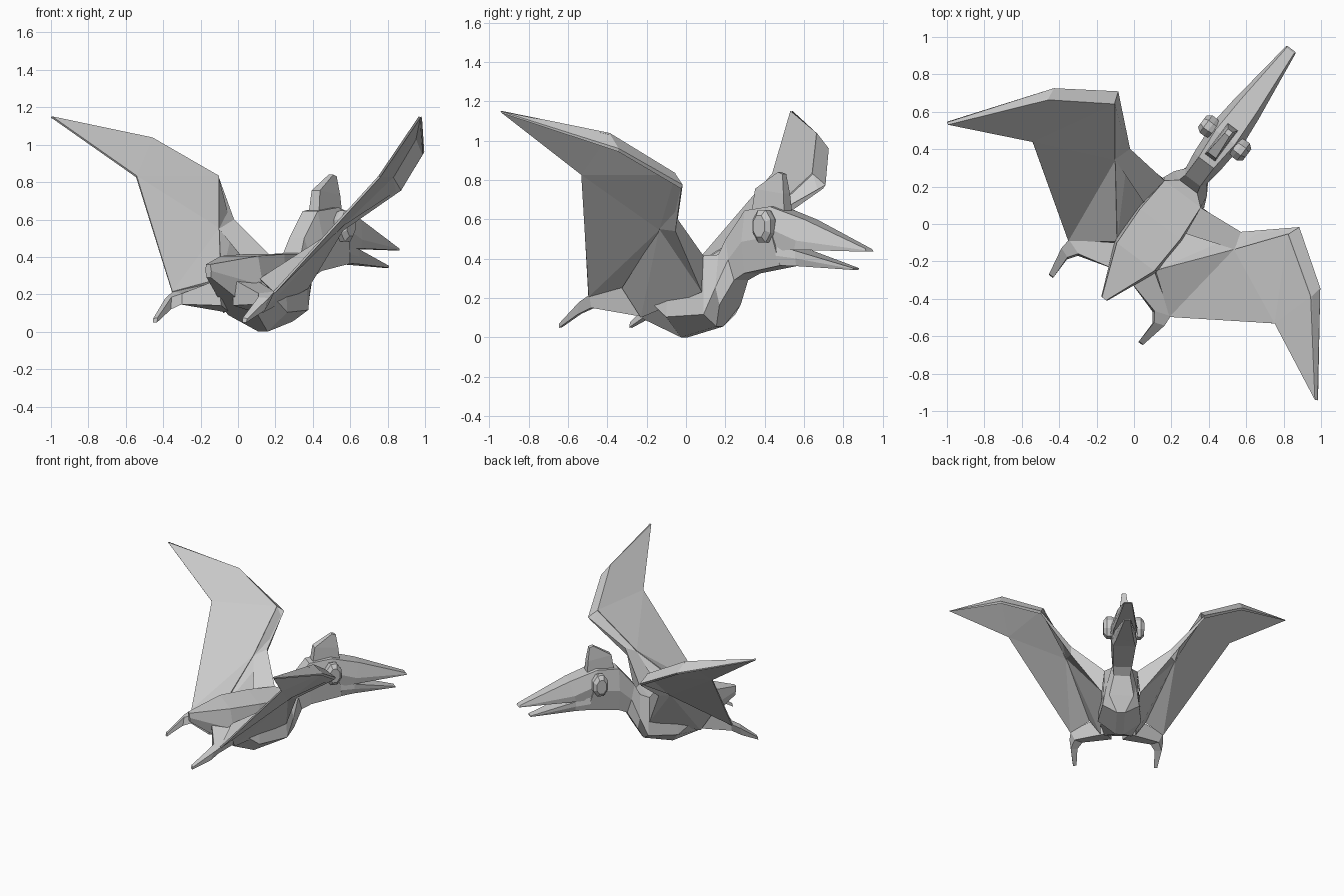
import bpy, bmesh, math
from mathutils import Vector

# Creature frame: u = sideways, v = forward, z = up, turned on the ground plane
def place(p):
    u, v, z = p
    return Vector((-0.01 + 0.8 * u + 0.6 * v, -0.2 - 0.6 * u + 0.8 * v, z))

def finish(name, bm):
    bmesh.ops.recalc_face_normals(bm, faces=bm.faces[:])
    me = bpy.data.meshes.new(name)
    bm.to_mesh(me)
    bm.free()
    ob = bpy.data.objects.new(name, me)
    bpy.context.collection.objects.link(ob)
    return ob

def loft(name, rings, s=1):
    bm = bmesh.new()
    vs = [[bm.verts.new(place((s * p[0], p[1], p[2]))) for p in r] for r in rings]
    n = len(vs[0])
    for a, b in zip(vs, vs[1:]):
        for i in range(n):
            j = (i + 1) % n
            bm.faces.new((a[i], a[j], b[j], b[i]))
    bm.faces.new(vs[0])
    bm.faces.new(vs[-1])
    return finish(name, bm)

def hull(name, pts, s=1):
    bm = bmesh.new()
    vs = [bm.verts.new(place((s * u, v, z))) for u, v, z in pts]
    bmesh.ops.convex_hull(bm, input=vs)
    return finish(name, bm)

# Six-sided symmetric section: top edge, widest middle, bottom edge
def section(vt, zt, wt, vb, zb, wb, wm, m=0.5):
    vm, zm = vb + (vt - vb) * m, zb + (zt - zb) * m
    return [(-wt, vt, zt), (wt, vt, zt), (wm, vm, zm),
            (wb, vb, zb), (-wb, vb, zb), (-wm, vm, zm)]

# Body, neck and head
loft("body", [section(*a) for a in (
    (-.25, .36, .014, -.245, .29, .014, .02),
    (.03, .405, .125, .06, .09, .10, .145),
    (.25, .415, .135, .24, .0, .03, .16, .25),
    (.45, .415, .12, .465, .055, .03, .135, .17),
    (.50, .42, .06, .53, .165, .09, .11, .35),
    (.54, .50, .05, .60, .29, .06, .07),
    (.66, .645, .05, .67, .325, .07, .085),
    (.83, .665, .065, .91, .365, .085, .10))])

# Beak halves
loft("upper_beak", [section(*a) for a in (
    (.83, .665, .065, .88, .44, .08, .10),
    (1.04, .60, .055, 1.0, .445, .085, .085, .3),
    (1.41, .45, .025, 1.42, .435, .028, .032))])
loft("lower_beak", [section(*a) for a in (
    (.88, .465, .085, .90, .365, .085, .095),
    (1.0, .44, .075, 1.0, .362, .065, .075),
    (1.33, .352, .025, 1.33, .342, .02, .025))])

# Head crest
loft("crest", [[(-w, a, z), (w, a, z), (w, b, y), (-w, b, y)] for w, a, z, b, y in (
    (.035, .69, .62, .90, .62),
    (.028, .71, .755, .89, .73),
    (.016, .845, .84, .875, .83))])

# Wing landmarks
arm = [
    [(.12, .45, .415), (.14, .455, .23), (.14, .29, .36)],
    [(.37, .475, .60), (.37, .46, .54), (.40, .38, .55)],
    [(.605, .683, .775), (.60, .67, .755), (.582, .62, .83)],
    [(.89, .49, .96), (.885, .48, .945), (.88, .425, 1.035)],
    [(1.238, .0, 1.15), (1.238, .006, 1.14), (1.23, -.004, 1.148)]]
trail, ankle, hip = (.812, .194, .83), (.34, -.115, .21), (.13, .04, .28)

for s, side in ((1, "right"), (-1, "left")):
    loft(side + "_wing_arm", arm, s)

    # Thin wing skin stretched from arm to leg
    bm = bmesh.new()
    pts = [r[2] for r in arm[1:]] + [trail, ankle, hip]
    vs = [bm.verts.new(place((s * u, v, z))) for u, v, z in pts]
    for f in ((0, 1, 4), (1, 2, 4), (2, 3, 4), (0, 4, 5), (0, 5, 6)):
        bm.faces.new([vs[i] for i in f])
    skin = finish(side + "_wing_skin", bm)
    mod = skin.modifiers.new("thickness", "SOLIDIFY")
    mod.thickness = .012
    mod.offset = 0

    # Wedge where the wing meets the flank
    hull(side + "_wing_root", [arm[1][2], arm[1][1], arm[0][1], (.13, .28, .27),
                               hip, (.21, .0, .25), (.13, .06, .10)], s)

    # Leg and foot
    loft(side + "_leg", [
        [(.08, .06, .28), (.05, -.09, .28), (.04, -.08, .14), (.09, .07, .10)],
        [(.34, -.11, .215), (.255, -.14, .205), (.25, -.15, .147), (.31, -.12, .15)],
        [(.345, -.17, .18), (.29, -.19, .185), (.285, -.2, .12), (.335, -.19, .115)],
        [(.315, -.32, .07), (.285, -.32, .075), (.285, -.325, .05), (.31, -.325, .048)]], s)

    # Eye: faceted bulging disc
    def eye_ring(u, k):
        return [(u, .825 + .062 * k * math.cos(a), .565 + .09 * k * math.sin(a))
                for a in (math.pi / 8 + i * math.pi / 4 for i in range(8))]
    loft(side + "_eye", [eye_ring(.07, .9), eye_ring(.095, 1), eye_ring(.125, 1),
                         eye_ring(.15, .65)], s)
